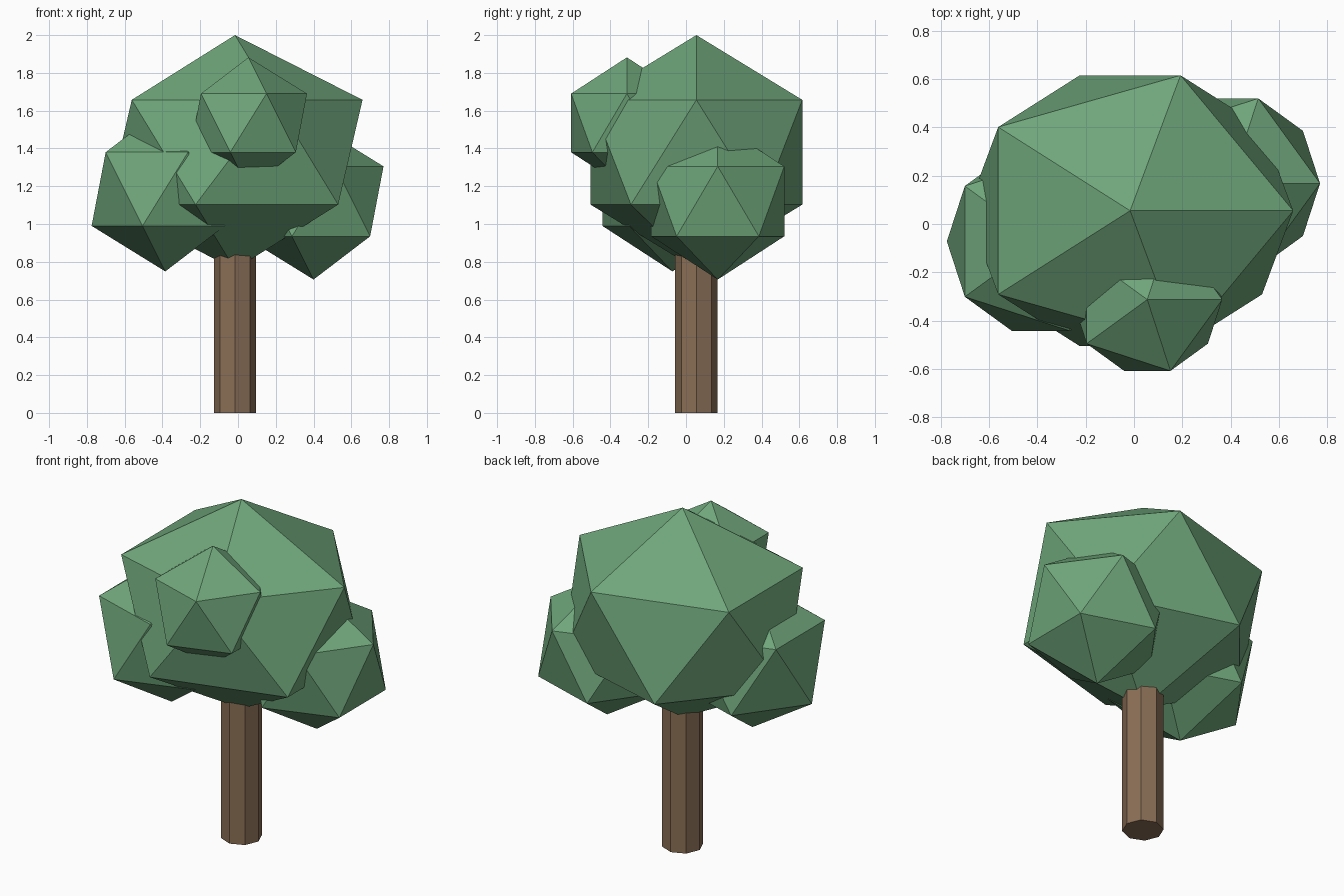
import bpy

if "Cube" in bpy.data.objects:
    bpy.data.objects.remove(bpy.data.objects["Cube"], do_unlink=True)


def make_material(name, rgb):
    mat = bpy.data.materials.new(name)
    mat.use_nodes = True
    colour = (*rgb, 1.0)
    mat.diffuse_color = colour
    bsdf = next(n for n in mat.node_tree.nodes if n.type == "BSDF_PRINCIPLED")
    bsdf.inputs["Base Color"].default_value = colour
    return mat


leaf_green = make_material("leaf green", (0.158, 0.38, 0.195))
bark_brown = make_material("bark brown", (0.255, 0.158, 0.092))


def finish(name, mat):
    obj = bpy.context.object
    obj.name = obj.data.name = name
    obj.data.materials.append(mat)
    bpy.ops.object.shade_flat()
    return obj


def foliage(name, centre, radii):
    """Low-poly leaf clump: a scaled icosahedron with upright poles."""
    bpy.ops.mesh.primitive_ico_sphere_add(subdivisions=1, radius=1, location=centre)
    bpy.context.object.scale = radii
    bpy.ops.object.transform_apply(location=False, rotation=False, scale=True)
    return finish(name, leaf_green)


# Eight-sided trunk, its top buried in the foliage
trunk_height = 1.0
bpy.ops.mesh.primitive_cylinder_add(vertices=8, radius=0.112, depth=trunk_height,
                                    location=(-0.016, 0.055, trunk_height / 2))
finish("trunk", bark_brown)

# Large crown with three smaller clumps growing out of it
foliage("main_crown", (-0.016, 0.055, 1.38), (0.755, 0.659, 0.62))
foliage("front_clump", (0.055, -0.313, 1.535), (0.347, 0.347, 0.347))
foliage("right_clump", (-0.385, -0.072, 1.185), (0.436, 0.436, 0.436))
foliage("left_clump", (0.40, 0.168, 1.12), (0.414, 0.414, 0.414))
